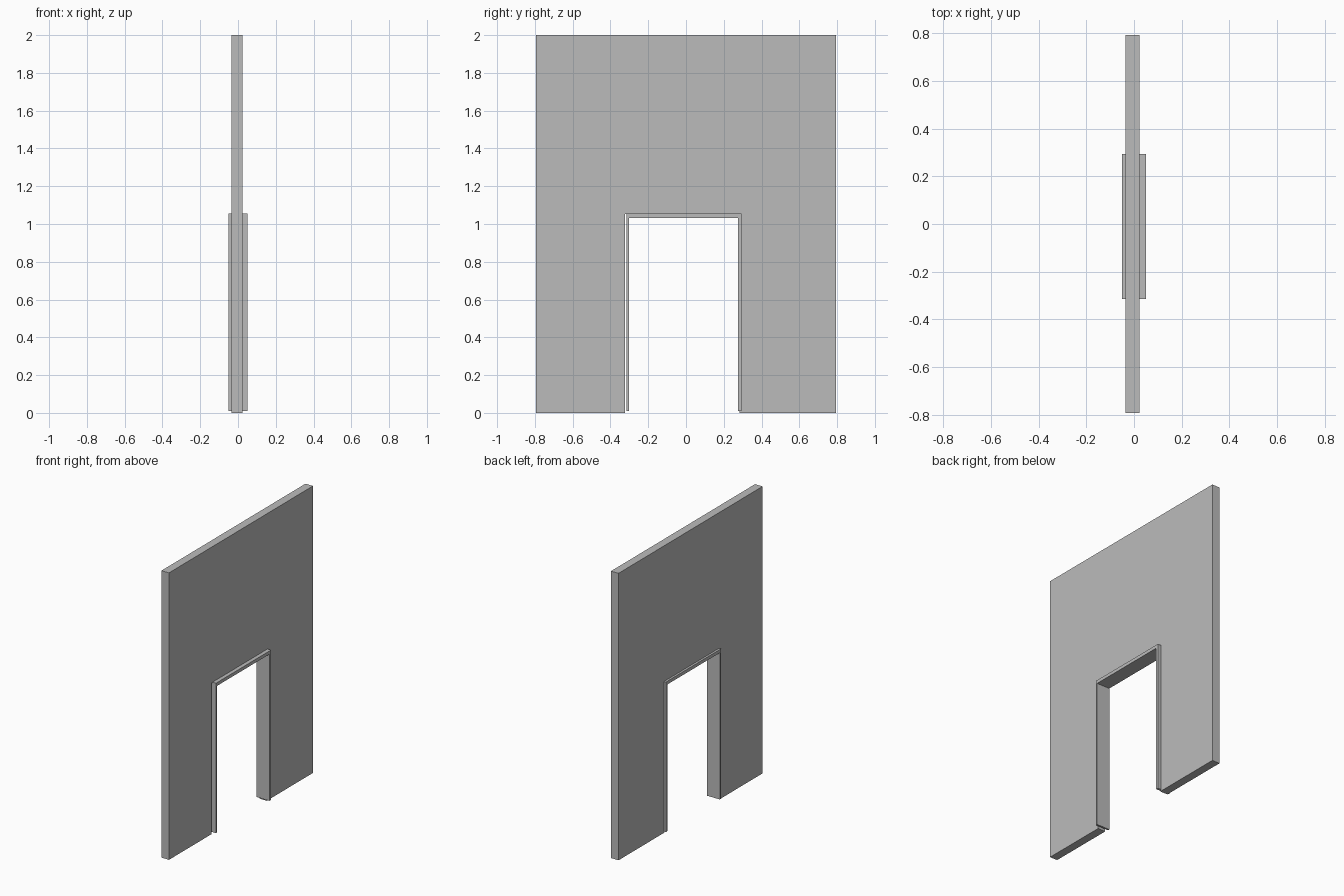
import bpy
import bmesh

if "Cube" in bpy.data.objects:
    bpy.data.objects.remove(bpy.data.objects["Cube"])

grey = bpy.data.materials.new("plaster grey")
grey.diffuse_color = (0.5, 0.5, 0.5, 1)
grey.use_nodes = True
grey.node_tree.nodes["Principled BSDF"].inputs["Base Color"].default_value = grey.diffuse_color


def extrude_outline(name, points, x0, x1):
    """Extrude a (y, z) outline along x."""
    bm = bmesh.new()
    face = bm.faces.new([bm.verts.new((x0, y, z)) for y, z in points])
    ext = bmesh.ops.extrude_face_region(bm, geom=[face])
    verts = [v for v in ext["geom"] if isinstance(v, bmesh.types.BMVert)]
    bmesh.ops.translate(bm, verts=verts, vec=(x1 - x0, 0, 0))
    bmesh.ops.recalc_face_normals(bm, faces=bm.faces[:])
    mesh = bpy.data.meshes.new(name)
    bm.to_mesh(mesh)
    bm.free()
    mesh.materials.append(grey)
    obj = bpy.data.objects.new(name, mesh)
    bpy.context.collection.objects.link(obj)
    return obj


def arch(y0, y1, in0, in1, bottom, top, in_top):
    """Upside-down U outline: outer edges y0..y1, opening in0..in1."""
    return [(y0, bottom), (in0, bottom), (in0, in_top), (in1, in_top),
            (in1, bottom), (y1, bottom), (y1, top), (y0, top)]


# Wall with doorway (opening slightly wider than the frame on one side)
extrude_outline("wall", arch(-0.793, 0.793, -0.323, 0.284, 0, 2.0, 1.052), -0.035, 0.023)

# Door frame standing proud of both wall faces
extrude_outline("door_frame", arch(-0.314, 0.293, -0.301, 0.276, 0.01, 1.055, 1.032), -0.05, 0.05)
